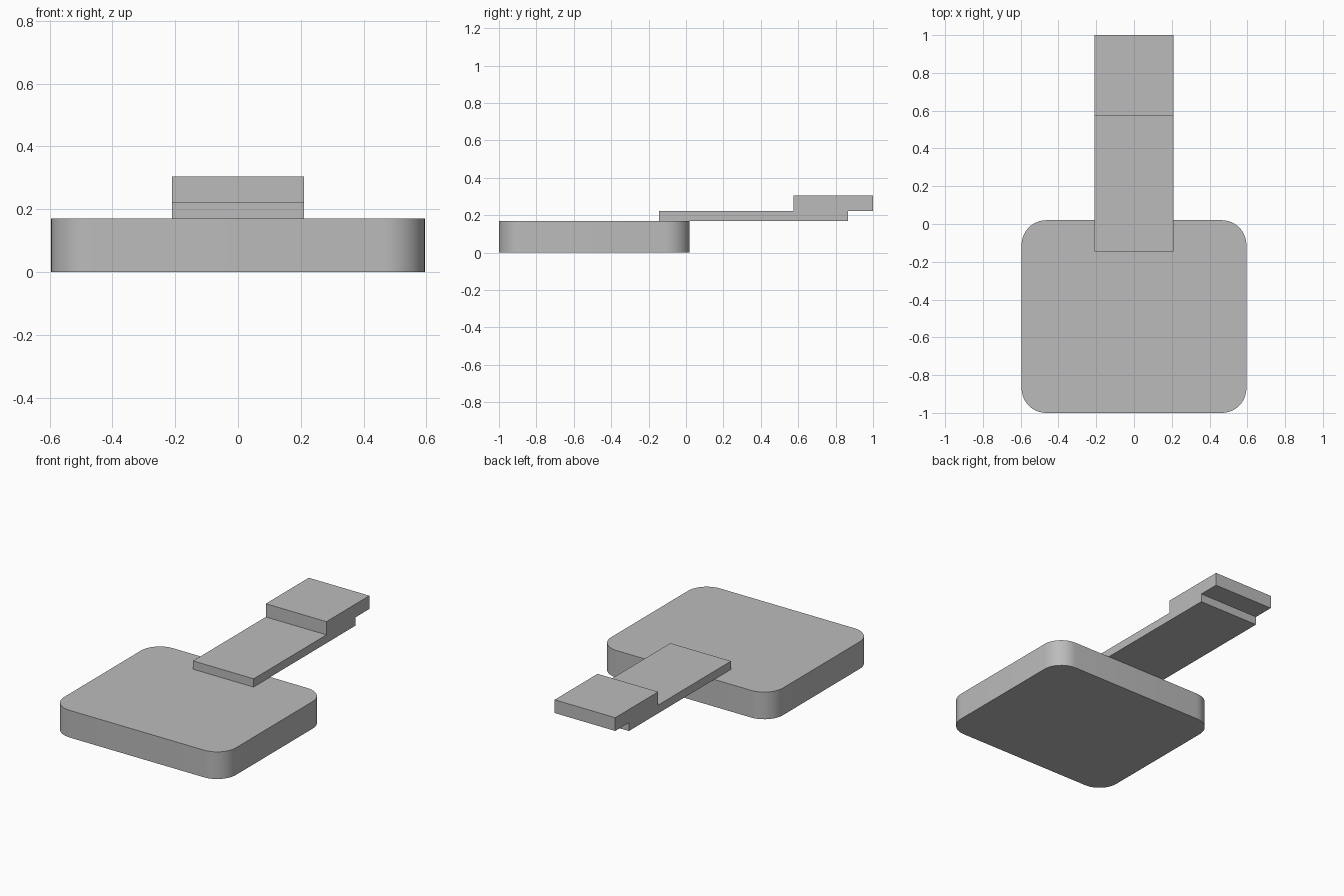
import bpy
import bmesh
import math

cube = bpy.data.objects.get("Cube")
if cube:
    bpy.data.objects.remove(cube, do_unlink=True)

grey = bpy.data.materials.new("plain_grey")
grey.use_nodes = True
colour = (0.5, 0.5, 0.5, 1)
grey.diffuse_color = colour
grey.node_tree.nodes["Principled BSDF"].inputs["Base Color"].default_value = colour


def slab(name, half_width, y_range, z_range, corner=0):
    """Box centred on x, with optional rounded upright corners."""
    (y0, y1), (z0, z1) = y_range, z_range
    bm = bmesh.new()
    bmesh.ops.create_cube(bm, size=1)
    for v in bm.verts:
        v.co = (v.co.x * 2 * half_width,
                (y0 + y1) / 2 + v.co.y * (y1 - y0),
                (z0 + z1) / 2 + v.co.z * (z1 - z0))
    if corner:
        upright = [e for e in bm.edges
                   if abs(e.verts[0].co.z - e.verts[1].co.z) > 0.01]
        bmesh.ops.bevel(bm, geom=upright, offset=corner, segments=12,
                        profile=0.5, affect='EDGES')
    mesh = bpy.data.meshes.new(name)
    bm.to_mesh(mesh)
    bm.free()
    mesh.materials.append(grey)
    obj = bpy.data.objects.new(name, mesh)
    bpy.context.collection.objects.link(obj)
    return obj


# Rounded pad, flat arm lying on its rear edge, raised end block
pad = slab("pad", 0.595, (-1, 0.02), (0, 0.17), corner=0.13)
slab("arm", 0.21, (-0.145, 0.865), (0.17, 0.222))
slab("end_block", 0.21, (0.575, 1), (0.222, 0.305))

# Smooth the pad's rounded corners
bpy.ops.object.select_all(action='DESELECT')
pad.select_set(True)
bpy.context.view_layer.objects.active = pad
bpy.ops.object.shade_smooth_by_angle(angle=math.radians(30))
